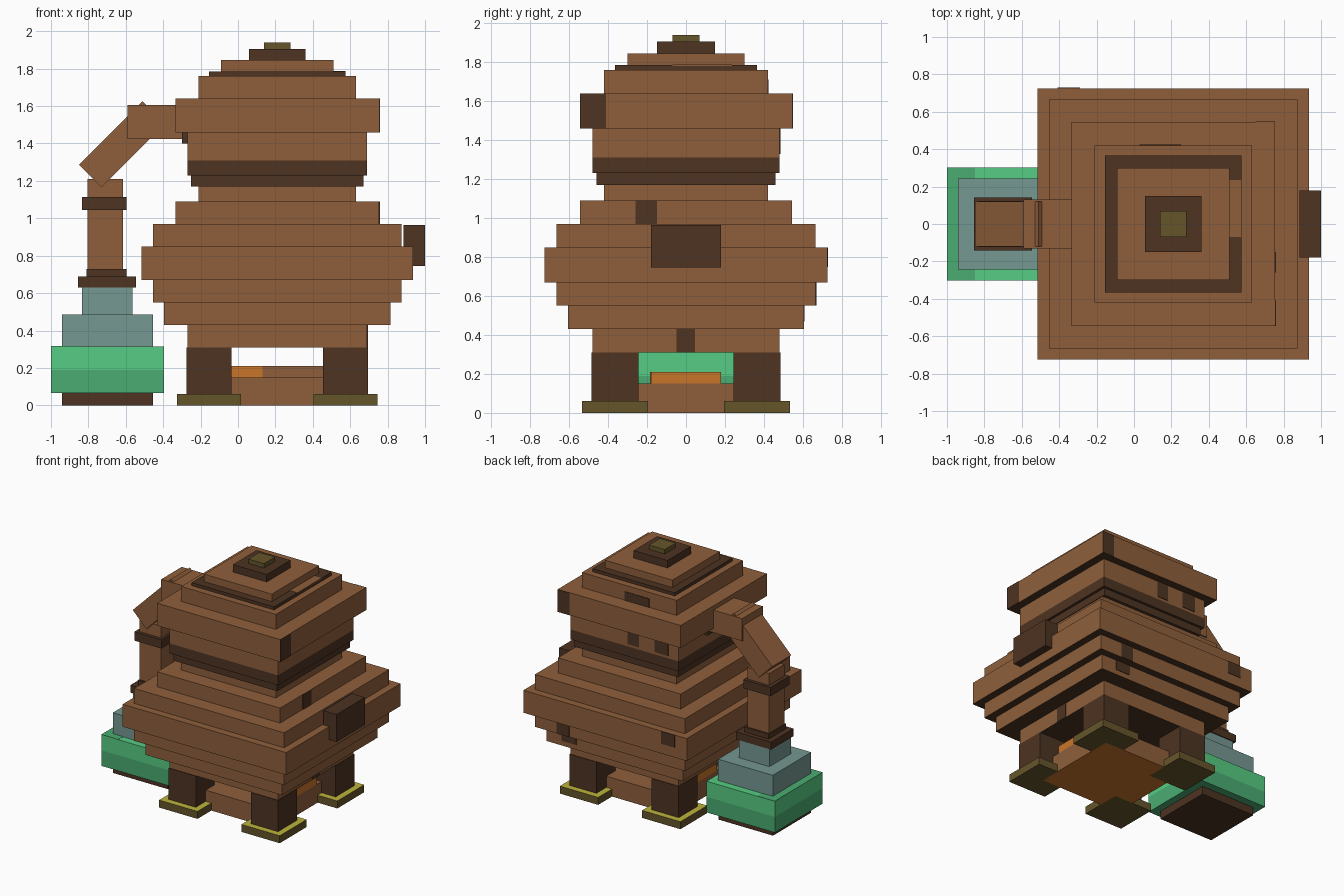
import bpy, bmesh, math
from mathutils import Matrix, Vector

if "Cube" in bpy.data.objects:
    bpy.data.objects.remove(bpy.data.objects["Cube"])


def material(name, r, g, b):
    def lin(c):
        c /= 255
        return c / 12.92 if c <= 0.04045 else ((c + 0.055) / 1.055) ** 2.4
    m = bpy.data.materials.new(name)
    m.diffuse_color = (lin(r), lin(g), lin(b), 1)
    m.use_nodes = True
    m.node_tree.nodes["Principled BSDF"].inputs["Base Color"].default_value = m.diffuse_color
    return m


BROWN = material("copper brown", 143, 95, 59)
DARK = material("dark brown", 77, 51, 34)
OLIVE = material("olive brass", 101, 85, 42)
YELLOW = material("yellow brass", 190, 180, 60)
ORANGE = material("ember orange", 200, 118, 42)
TEAL = material("grey teal", 117, 152, 146)
GREEN = material("light green", 86, 204, 131)
GREEN2 = material("deep green", 74, 172, 115)


def box(name, x, y, z, mat, top=None, bottom=None, tilt=0):
    """Box from (min, max) ranges; optional top / bottom colours and tilt about y."""
    bm = bmesh.new()
    bmesh.ops.create_cube(bm, size=1)
    bm.normal_update()
    mats = [mat, top or mat, bottom or mat]
    for f in bm.faces:
        f.material_index = 1 if f.normal.z > 0.5 else 2 if f.normal.z < -0.5 else 0
    size = [r[1] - r[0] for r in (x, y, z)]
    mid = Vector([(r[0] + r[1]) / 2 for r in (x, y, z)])
    bm.transform(Matrix.Translation(mid) @ Matrix.Rotation(tilt, 4, 'Y')
                 @ Matrix.Diagonal((*size, 1)))
    me = bpy.data.meshes.new(name)
    bm.to_mesh(me)
    bm.free()
    for m in mats:
        me.materials.append(m)
    ob = bpy.data.objects.new(name, me)
    bpy.context.collection.objects.link(ob)
    return ob


CX = 0.21  # centre line of the tank


def tier(name, h, z0, z1, mat, bottom=None):
    return box(name, (CX - h, CX + h), (-h, h), (z0, z1), mat, bottom=bottom)


# stepped square tank, from the belly up to the lid knob
for name, h, z0, z1, mat in [
    ("belly_floor", 0.48, 0.31, 0.43, BROWN),
    ("belly_low", 0.605, 0.43, 0.55, BROWN),
    ("belly_lower_mid", 0.665, 0.55, 0.67, BROWN),
    ("belly_widest", 0.725, 0.67, 0.85, BROWN),
    ("belly_upper_mid", 0.665, 0.85, 0.97, BROWN),
    ("belly_shoulder", 0.545, 0.97, 1.09, BROWN),
    ("neck", 0.42, 1.09, 1.17, BROWN),
    ("neck_ring", 0.46, 1.17, 1.23, DARK),
    ("head_band", 0.48, 1.23, 1.31, DARK),
    ("head_wall", 0.48, 1.31, 1.46, BROWN),
    ("head_rim", 0.545, 1.46, 1.64, BROWN),
    ("head_top", 0.42, 1.64, 1.76, BROWN),
    ("lid_seam", 0.365, 1.76, 1.785, DARK),
    ("lid", 0.30, 1.785, 1.845, BROWN),
    ("knob_base", 0.15, 1.845, 1.905, DARK),
    ("knob", 0.07, 1.905, 1.94, OLIVE),
]:
    tier(name, h, z0, z1, mat, bottom=DARK if mat == BROWN else None)

# dark stains: thin plates on the right and back walls
T = 0.004
for i, (h, y0, y1, z0, z1) in enumerate([
    (0.545, -0.545, -0.41, 1.46, 1.64),
    (0.545, -0.26, -0.15, 0.97, 1.09),
    (0.48, -0.05, 0.045, 0.31, 0.43),
]):
    box(f"right_stain_{i}", (CX + h - T, CX + h + T), (y0, y1), (z0, z1), DARK)
for i, (h, d0, d1, z0, z1) in enumerate([
    (0.545, 0.44, 0.545, 1.46, 1.64),
    (0.42, -0.18, 0.04, 1.64, 1.71),
    (0.48, -0.13, -0.03, 1.33, 1.46),
    (0.48, -0.39, -0.27, 1.33, 1.46),
    (0.725, -0.62, -0.50, 0.75, 0.85),
    (0.665, 0.36, 0.47, 0.55, 0.67),
    (0.605, 0.34, 0.47, 0.47, 0.55),
]):
    box(f"back_stain_{i}", (CX + d0, CX + d1), (h - T, h + T), (z0, z1), DARK)
box("seam_patch", (0.51, 0.576), (-0.07, 0.235), (1.78, 1.787), BROWN)

# side box on the right wall
box("side_box", (0.885, 1.0), (-0.18, 0.18), (0.745, 0.965), DARK)

# four legs with brass feet
for sx in (-1, 1):
    for sy in (-1, 1):
        x, y = CX + sx * 0.365, sy * 0.365
        box("leg", (x - 0.12, x + 0.12), (y - 0.12, y + 0.12), (0.06, 0.31), DARK)
        box("foot", (x - 0.17, x + 0.17), (y - 0.17, y + 0.17), (0, 0.06), OLIVE, top=YELLOW)

# fire tray and embers under the tank
box("fire_tray", (CX - 0.36, CX + 0.36), (-0.36, 0.36), (0, 0.15), BROWN, bottom=ORANGE)
box("embers", (CX - 0.36, CX + 0.36), (-0.18, 0.18), (0.15, 0.21), ORANGE)
box("charred_front", (0.13, 0.56), (-0.184, -0.178), (0.15, 0.21), BROWN)

# green collecting vessel
PX = -0.70
box("vessel_foot", (-0.94, -0.455), (-0.24, 0.24), (0, 0.065), DARK)
box("vessel_lower", (-1.0, -0.395), (-0.303, 0.303), (0.065, 0.19), GREEN2)
box("vessel_upper", (-1.0, -0.395), (-0.303, 0.303), (0.19, 0.315), GREEN)
box("vessel_top_stripe", (-1.0, -0.85), (-0.303, 0.303), (0.311, 0.317), GREEN2)
box("vessel_shoulder", (-0.94, -0.455), (-0.243, 0.243), (0.315, 0.485), TEAL)
box("vessel_neck", (-0.835, -0.565), (-0.135, 0.135), (0.485, 0.63), TEAL)

# pipe from the vessel up and across to the tank
box("pipe_collar", (-0.855, -0.545), (-0.143, 0.143), (0.63, 0.69), DARK)
box("pipe_collar_top", (-0.81, -0.595), (-0.11, 0.11), (0.69, 0.73), DARK)
box("pipe_upright", (-0.805, -0.615), (-0.097, 0.097), (0.73, 1.21), BROWN)
box("pipe_band", (-0.835, -0.595), (-0.122, 0.122), (1.045, 1.115), DARK)
box("pipe_elbow", (-0.86, -0.38), (-0.12, 0.12), (1.31, 1.48), BROWN, tilt=-math.pi / 4)
box("pipe_arm", (-0.59, -0.27), (-0.13, 0.13), (1.425, 1.605), BROWN)
box("pipe_flange", (-0.30, -0.26), (-0.15, 0.15), (1.40, 1.63), DARK)
